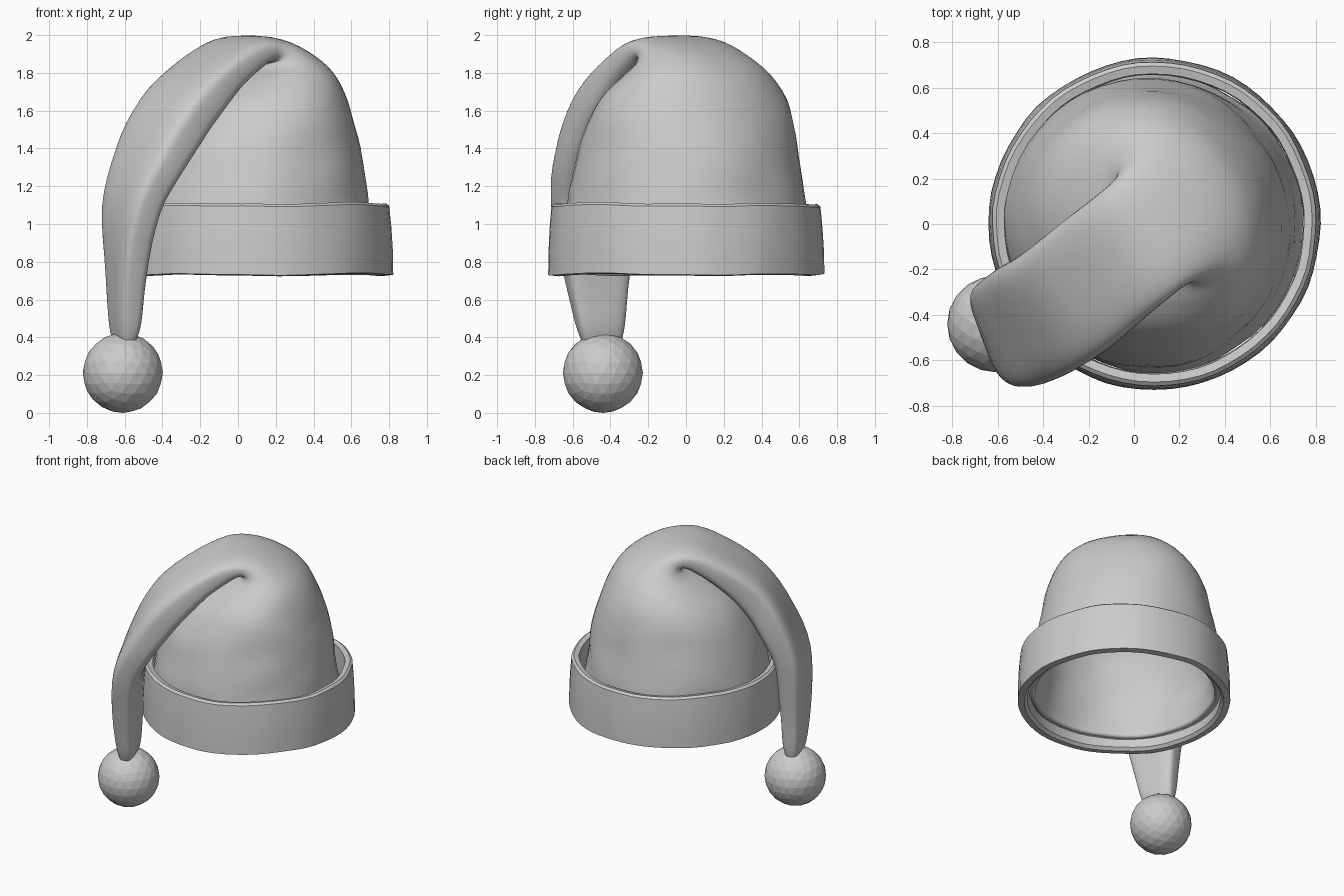
import bpy, bmesh, math
from mathutils import Vector, Matrix
from mathutils.noise import noise

if "Cube" in bpy.data.objects:
    bpy.data.objects.remove(bpy.data.objects["Cube"])

# Drape frame: D points along the fold (front left), W across it
C0 = Vector((0.06, 0.0, 0.0))
D = Vector((-0.83, -0.557, 0.0))
W = Vector((0.557, -0.83, 0.0))

# Body sections: inner (s, z), outer (s, z), half width, sideways shift, roundness power, twist
SECTIONS = [
    (0.635, 0.81, -0.68, 0.81, 0.66, 0.01, 1.0, 0),
    (0.63, 0.92, -0.65, 0.92, 0.645, 0.01, 1.0, 0),
    (0.62, 1.10, -0.63, 1.10, 0.635, 0.00, 1.0, 0),
    (0.54, 1.40, -0.585, 1.40, 0.59, 0.00, 1.0, 0),
    (0.40, 1.62, -0.52, 1.61, 0.54, 0.00, 1.0, 0),
    (0.22, 1.75, -0.43, 1.78, 0.445, 0.01, 0.95, 0),
    (0.09, 1.81, -0.29, 1.90, 0.345, 0.02, 0.9, 0),
    (0.04, 1.84, -0.08, 1.985, 0.285, 0.03, 0.8, 0),
    (0.08, 1.82, 0.13, 1.985, 0.275, 0.045, 0.65, 0),
    (0.25, 1.70, 0.37, 1.865, 0.28, 0.065, 0.55, 0),
    (0.43, 1.51, 0.60, 1.68, 0.28, 0.08, 0.5, 0),
    (0.58, 1.29, 0.77, 1.41, 0.275, 0.07, 0.5, -4),
    (0.69, 1.06, 0.88, 1.10, 0.24, 0.05, 0.5, -10),
    (0.725, 0.74, 0.885, 0.74, 0.175, 0.03, 0.5, -16),
    (0.735, 0.47, 0.865, 0.47, 0.13, 0.01, 0.55, -16),
    (0.76, 0.36, 0.84, 0.36, 0.10, 0.00, 0.7, -16),
]


def catmull(a, b, c, d, t):
    return [0.5 * (2 * q + (r - p) * t + (2 * p - 5 * q + 4 * r - s) * t * t
                   + (3 * q - p - 3 * r + s) * t ** 3) for p, q, r, s in zip(a, b, c, d)]


def power(v, p):
    return math.copysign(abs(v) ** p, v)


def loft(name, rings, close=False):
    """Skin a list of point rings, facing outward."""
    bm = bmesh.new()
    loops = [[bm.verts.new(p) for p in ring] for ring in rings]
    pairs = list(zip(loops, loops[1:]))
    if close:
        pairs.append((loops[-1], loops[0]))
    n = len(loops[0])
    for a, b in pairs:
        for i in range(n):
            j = (i + 1) % n
            bm.faces.new((a[i], a[j], b[j], b[i]))
    bm.faces.ensure_lookup_table()
    f = bm.faces[0]
    f.normal_update()
    out = f.calc_center_median() - C0
    out.z = 0
    if f.normal.dot(out) < 0:
        bmesh.ops.reverse_faces(bm, faces=bm.faces[:])
    me = bpy.data.meshes.new(name)
    bm.to_mesh(me)
    bm.free()
    ob = bpy.data.objects.new(name, me)
    bpy.context.collection.objects.link(ob)
    return ob


def smooth(ob, angle):
    bpy.ops.object.select_all(action='DESELECT')
    ob.select_set(True)
    bpy.context.view_layer.objects.active = ob
    bpy.ops.object.shade_smooth_by_angle(angle=math.radians(angle))


# Cap body: dome that narrows, folds over and hangs as a flat tail
SEG, STEPS = 48, 4
rings = []
last = len(SECTIONS) - 1
for k in range(last * STEPS + 1):
    i = min(k // STEPS, last - 1)
    pick = [SECTIONS[max(0, min(last, i + o))] for o in (-1, 0, 1, 2)]
    si, zi, so, zo, hw, shift, p, twist = catmull(*pick, k / STEPS - i)
    inner = C0 + D * si + Vector((0, 0, zi))
    outer = C0 + D * so + Vector((0, 0, zo))
    turn = Matrix.Rotation(math.radians(twist), 3, 'Z')
    mid = (inner + outer) / 2 + W * shift
    half, side = turn @ ((outer - inner) / 2), turn @ W * hw
    ring = []
    for s in range(SEG):
        a = 2 * math.pi * s / SEG
        v = mid + half * power(math.sin(a), p) + side * power(math.cos(a), p)
        # soft cloth wrinkles
        v += (v - mid) * 0.02 * noise(Vector((v.x * 4, v.y * 4, v.z * 6)))
        ring.append(v)
    rings.append(ring)
body = loft("cap_body", rings)
mod = body.modifiers.new("cloth_thickness", 'SOLIDIFY')
mod.thickness = 0.045
mod.offset = -1
smooth(body, 25)

# Folded brim band: closed section swept round the head opening
PROFILE = [(0.730, 0.735), (0.728, 0.86), (0.722, 0.98), (0.712, 1.095), (0.695, 1.108),
           (0.660, 1.10), (0.655, 0.95), (0.665, 0.75), (0.685, 0.73)]
rings = []
for r, z in PROFILE:
    ring = []
    for s in range(64):
        a = 2 * math.pi * s / 64
        c, n = math.cos(a), math.sin(a)
        wob = 0.006 * noise(Vector((c * 4, n * 4, z * 2)))
        dz = 0.012 * noise(Vector((c * 2 + 5, n * 2, z)))
        ring.append(Vector((0.09 + (r + wob) * c, (r + wob) * n, z + dz)))
    rings.append(ring)
smooth(loft("brim_band", rings, close=True), 25)

# Pompom at the end of the tail
bpy.ops.mesh.primitive_ico_sphere_add(subdivisions=3, radius=0.212,
                                      location=(-0.61, -0.44, 0.212))
bpy.context.object.name = "pompom"
